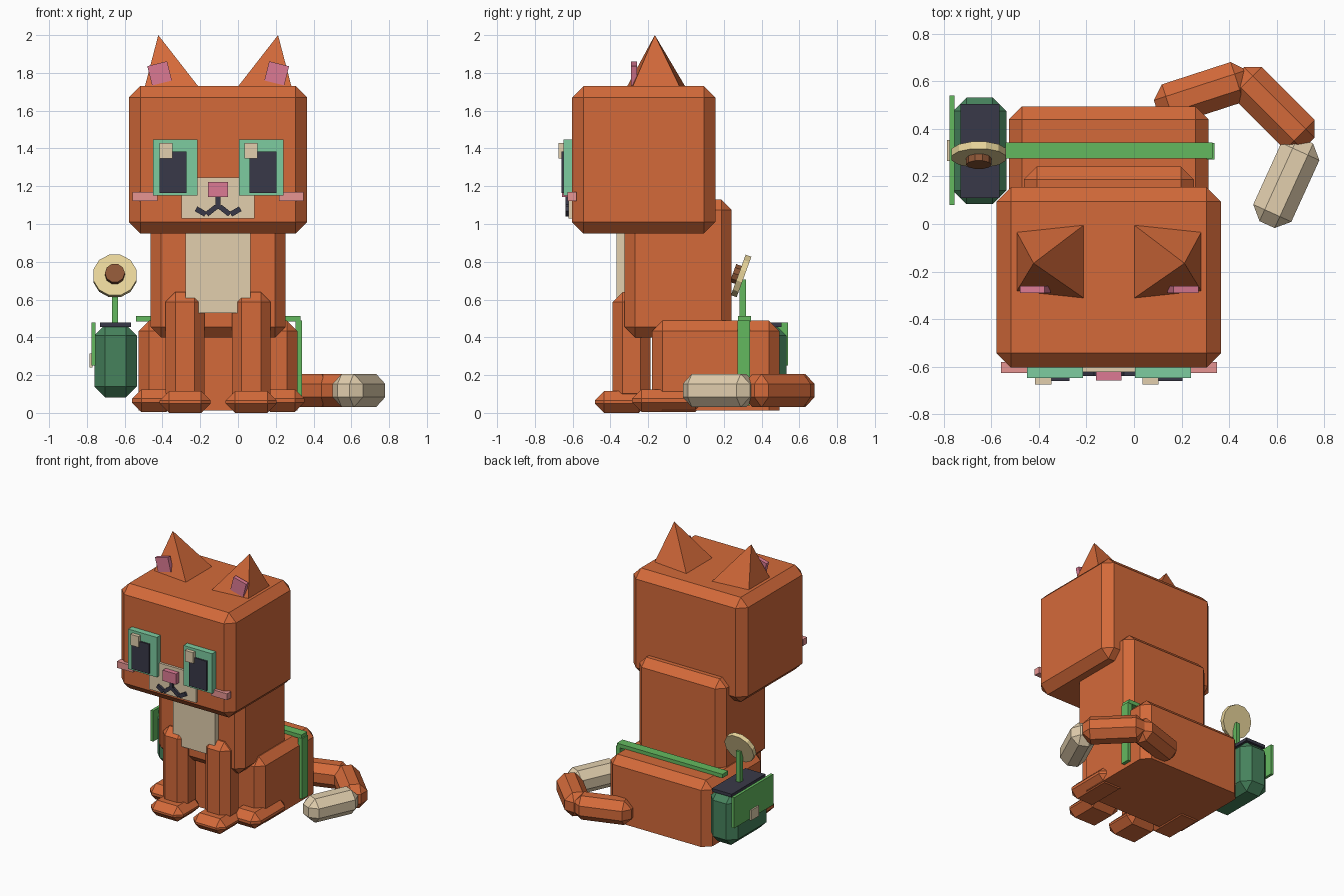
import bpy, bmesh, math
from mathutils import Matrix, Vector

if "Cube" in bpy.data.objects:
    bpy.data.objects.remove(bpy.data.objects["Cube"])

CX = -0.105  # symmetry plane of the animal


def material(name, rgb):
    m = bpy.data.materials.new(name)
    lin = [(c / 255 / 12.92) if c < 11 else ((c / 255 + 0.055) / 1.055) ** 2.4 for c in rgb]
    m.diffuse_color = (*lin, 1)
    m.use_nodes = True
    m.node_tree.nodes["Principled BSDF"].inputs["Base Color"].default_value = m.diffuse_color
    return m


ORANGE = material("orange fur", (212, 106, 58))
CREAM = material("cream fur", (226, 207, 174))
BLACK = material("charcoal", (57, 57, 72))
TEAL = material("teal iris", (125, 204, 160))
PINK = material("rose pink", (220, 122, 148))
BLUSH = material("blush pink", (245, 158, 156))
DARK_GREEN = material("dark green bag", (70, 130, 92))
GREEN = material("leaf green", (100, 185, 95))
PETAL = material("pale yellow petal", (240, 220, 160))
BROWN = material("flower brown", (140, 86, 54))


def finish(name, bm, mat):
    bmesh.ops.recalc_face_normals(bm, faces=bm.faces)
    me = bpy.data.meshes.new(name)
    bm.to_mesh(me)
    bm.free()
    me.materials.append(mat)
    ob = bpy.data.objects.new(name, me)
    bpy.context.collection.objects.link(ob)
    return ob


def box(name, mat, x, y, z, bevel=0, rot=None, keep_bottom=False):
    """Chamfered box from (min, max) ranges, optionally turned about its centre."""
    bm = bmesh.new()
    bmesh.ops.create_cube(bm, size=1)
    size = [r[1] - r[0] for r in (x, y, z)]
    mid = Vector([(r[0] + r[1]) / 2 for r in (x, y, z)])
    bmesh.ops.scale(bm, vec=size, verts=bm.verts)
    if bevel:
        edges = [e for e in bm.edges
                 if not (keep_bottom and all(v.co.z < 0 for v in e.verts))]
        bmesh.ops.bevel(bm, geom=edges, offset=bevel, segments=1, affect='EDGES')
    m = Matrix.Translation(mid)
    if rot:
        m = m @ Matrix.Rotation(math.radians(rot[1]), 4, rot[0])
    bmesh.ops.transform(bm, matrix=m, verts=bm.verts)
    return finish(name, bm, mat)


def pair(name, mat, x, y, z, bevel=0, rot=None):
    """Left box given by x, plus its mirror image about the symmetry plane."""
    box(name + "_left", mat, x, y, z, bevel, rot)
    mx = (2 * CX - x[1], 2 * CX - x[0])
    box(name + "_right", mat, mx, y, z, bevel, rot and (rot[0], -rot[1]))


def disc(name, mat, centre, radius, depth, sides, tilt):
    bm = bmesh.new()
    bmesh.ops.create_cone(bm, cap_ends=True, segments=sides, radius1=radius,
                          radius2=radius, depth=depth)
    m = (Matrix.Translation(centre) @ Matrix.Rotation(math.radians(tilt), 4, 'X')
         @ Matrix.Rotation(math.pi / sides, 4, 'Z'))
    bmesh.ops.transform(bm, matrix=m, verts=bm.verts)
    finish(name, bm, mat)


# Head and body
box("head", ORANGE, (-0.577, 0.365), (-0.603, 0.155), (0.95, 1.73), 0.06)
box("torso", ORANGE, (-0.463, 0.252), (-0.325, 0.242), (0.4, 1.13), 0.055)
box("haunches", ORANGE, (-0.526, 0.314), (-0.18, 0.494), (0.012, 0.488), 0.055, keep_bottom=True)
box("chest_bib", CREAM, (-0.277, 0.066), (-0.367, -0.31), (0.53, 1.0))

# Ears: skewed four-sided pyramids with pink inner plates
for side, s in (("left", -1), ("right", 1)):
    bm = bmesh.new()
    base = [(0.388, -0.034), (0.105, -0.004), (0.105, -0.312), (0.388, -0.282)]
    ring = [bm.verts.new((CX + s * dx, y, 1.728)) for dx, y in base]
    tip = bm.verts.new((CX + s * 0.317, -0.165, 2.0))
    bm.faces.new(ring)
    for i in range(4):
        bm.faces.new((ring[i], ring[(i + 1) % 4], tip))
    finish("ear_" + side, bm, ORANGE)
pair("inner_ear", PINK, (-0.469, -0.361), (-0.29, -0.26), (1.745, 1.85), rot=('Y', -14))

# Legs and paws
pair("front_leg", ORANGE, (-0.383, -0.177), (-0.388, -0.188), (0.05, 0.64), 0.052)
pair("front_paw", ORANGE, (-0.415, -0.145), (-0.483, -0.2), (0.0, 0.115), 0.05)
pair("hind_paw", ORANGE, (-0.562, -0.33), (-0.285, 0.1), (0.005, 0.125), 0.05)

# Face
pair("eye", TEAL, (-0.45, -0.215), (-0.648, -0.59), (1.15, 1.447))
box("pupil_left", BLACK, (-0.415, -0.272), (-0.66, -0.64), (1.165, 1.385))
box("pupil_right", BLACK, (0.06, 0.203), (-0.66, -0.64), (1.165, 1.385))
box("eye_glint_left", CREAM, (-0.415, -0.347), (-0.674, -0.645), (1.347, 1.428))
box("eye_glint_right", CREAM, (0.035, 0.102), (-0.674, -0.645), (1.347, 1.428))
box("muzzle", CREAM, (-0.298, 0.087), (-0.621, -0.59), (1.03, 1.247))
box("nose", PINK, (-0.16, -0.052), (-0.657, -0.61), (1.143, 1.222))
box("mouth_stem", BLACK, (-0.118, -0.092), (-0.638, -0.61), (1.08, 1.15))
pair("mouth_inner", BLACK, (-0.173, -0.107), (-0.638, -0.61), (1.058, 1.085), rot=('Y', -38))
pair("mouth_outer", BLACK, (-0.226, -0.168), (-0.638, -0.61), (1.052, 1.08), rot=('Y', 30))
pair("cheek", BLUSH, (-0.558, -0.427), (-0.627, -0.58), (1.122, 1.17))

# Tail: three chamfered segments curling around the right side
for name, mat, x, y, length, angle in (
        ("tail_base", ORANGE, 0.289, 0.55, 0.41, 18),
        ("tail_middle", ORANGE, 0.586, 0.486, 0.42, -45),
        ("tail_tip", CREAM, 0.64, 0.175, 0.39, 65.5)):
    box(name, mat, (x - length / 2, x + length / 2), (y - 0.088, y + 0.088),
        (0.03, 0.207), 0.053, ('Z', angle))

# Side bag with flap and buckle
box("bag", DARK_GREEN, (-0.761, -0.536), (0.083, 0.532), (0.082, 0.467), 0.058)
box("bag_lid", BLACK, (-0.73, -0.566), (0.11, 0.505), (0.455, 0.478))
box("bag_flap", GREEN, (-0.775, -0.754), (0.08, 0.54), (0.25, 0.478))
box("bag_buckle", CREAM, (-0.786, -0.77), (0.265, 0.353), (0.24, 0.315))

# Strap over the back and down the right side
box("strap_top", GREEN, (-0.54, 0.33), (0.275, 0.343), (0.485, 0.514))
box("strap_side", GREEN, (0.305, 0.338), (0.272, 0.34), (0.04, 0.49))

# Flower standing in the bag
box("flower_stem", GREEN, (-0.667, -0.635), (0.282, 0.318), (0.46, 0.705))
disc("flower_petals", PETAL, (-0.652, 0.292, 0.725), 0.118, 0.032, 12, 70)
disc("flower_centre", BROWN, (-0.652, 0.27, 0.733), 0.053, 0.045, 10, 70)
